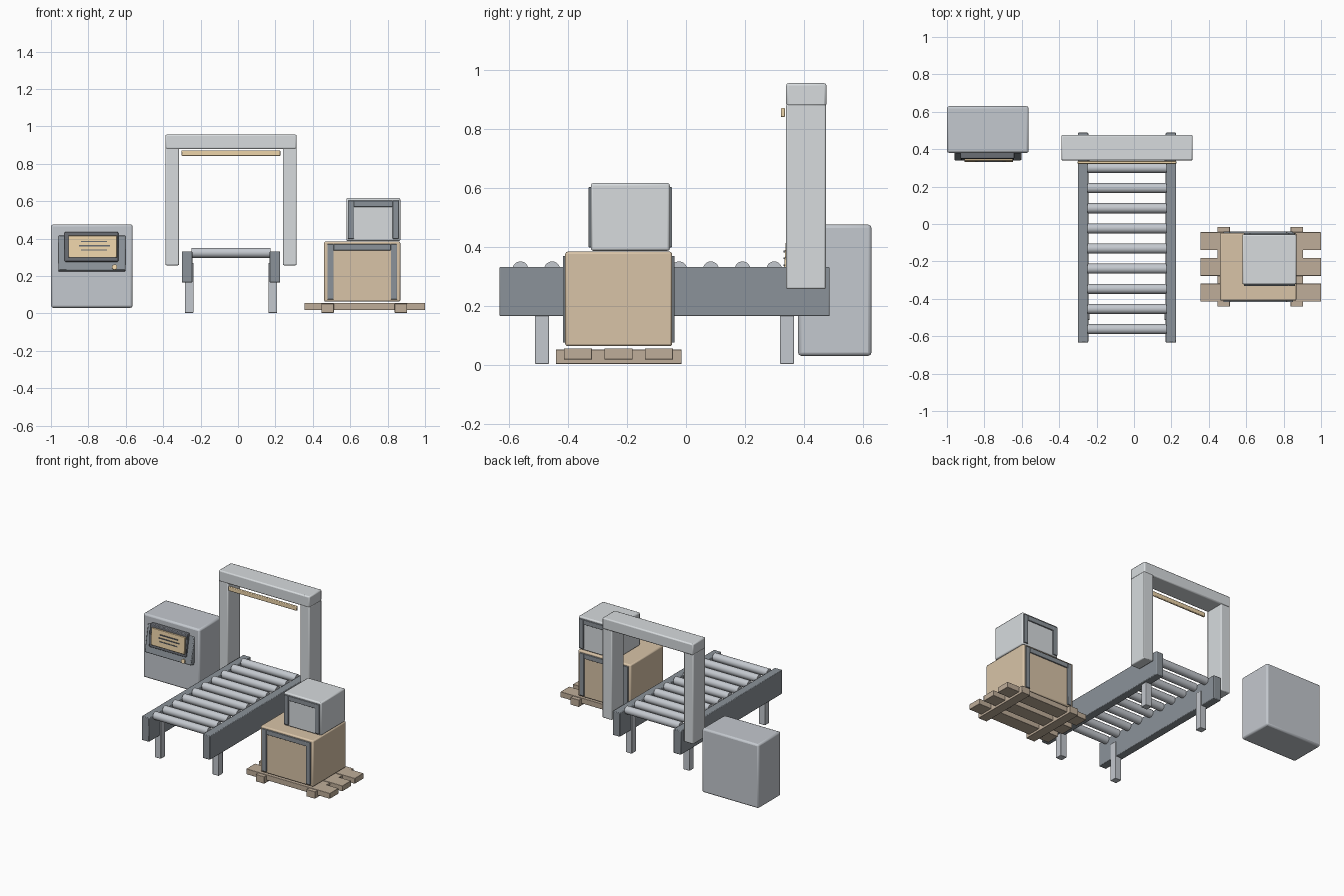
import bpy, math
from mathutils import Matrix

if "Cube" in bpy.data.objects:
    bpy.data.objects.remove(bpy.data.objects["Cube"])

def mat(name, r, g, b):
    m = bpy.data.materials.new(name)
    m.diffuse_color = (r, g, b, 1)
    m.use_nodes = True
    m.node_tree.nodes["Principled BSDF"].inputs["Base Color"].default_value = m.diffuse_color
    return m

LIGHT = mat("light_grey", .68, .71, .73)
MID = mat("mid_grey", .55, .58, .62)
DARK = mat("dark_steel", .26, .29, .32)
INK = mat("near_black", .14, .15, .17)
CARD = mat("cardboard", .69, .55, .39)
WOOD = mat("wood", .52, .42, .32)
AMBER = mat("amber", .85, .66, .40)

def finish(o, name, m, bevel=0.0, segs=2):
    o.name = name
    o.data.materials.append(m)
    if bevel:
        b = o.modifiers.new("bevel", 'BEVEL')
        b.width, b.segments = bevel, segs
    bpy.ops.object.shade_smooth_by_angle(angle=math.radians(35))
    return o

def box(name, x, y, z, m, bevel=0.004, tilt=0.0):
    """Box from (min, max) ranges, optionally tilted about its x axis."""
    c = [(r[0] + r[1]) / 2 for r in (x, y, z)]
    bpy.ops.mesh.primitive_cube_add(size=1, location=c, rotation=(tilt, 0, 0))
    o = bpy.context.object
    o.data.transform(Matrix.Diagonal((x[1] - x[0], y[1] - y[0], z[1] - z[0], 1)))
    return finish(o, name, m, bevel)

def cyl(name, loc, r, depth, rot, m, sides=20):
    bpy.ops.mesh.primitive_cylinder_add(vertices=sides, radius=r, depth=depth,
                                        location=loc, rotation=rot)
    return finish(bpy.context.object, name, m)

CX = -0.0375  # conveyor centre line

def mirrored(name, inner, outer, y, z, m, bevel):
    box(name + "_left", (CX - outer, CX - inner), y, z, m, bevel)
    box(name + "_right", (CX + inner, CX + outer), y, z, m, bevel)

# conveyor: rails, legs, rollers
mirrored("conveyor_rail", .207, .263, (-.633, .488), (.165, .332), DARK, .004)
for tag, y in (("front", -.489), ("back", .343)):
    mirrored(tag + "_leg", .2, .247, (y - .024, y + .024), (.003, .27), MID, .003)
for i in range(10):
    cyl(f"roller_{i + 1}", (CX, -.562 + i * .1077, .324), .027, .42,
        (0, math.pi / 2, 0), MID)

# scanner arch with light strip
mirrored("arch_post", .278, .351, (.34, .475), (.257, .885), LIGHT, .006)
box("arch_beam", (CX - .351, CX + .351), (.34, .477), (.878, .956), LIGHT, .008)
box("scan_light", (CX - .264, CX + .264), (.322, .336), (.841, .872), AMBER, .004)

# control cabinet with screen panel
box("cabinet", (-1, -.563), (.38, .63), (.03, .476), MID, .012)
box("panel_plate", (-.96, -.602), (.358, .398), (.225, .416), DARK, .005, -.2)
box("screen_bezel", (-.927, -.64), (.345, .39), (.275, .434), INK, .005, -.06)
box("screen", (-.907, -.647), (.335, .35), (.298, .416), AMBER, .003, -.06)
for i, (x0, x1, z) in enumerate([(-.84, -.7, .385), (-.85, -.685, .362), (-.84, -.7, .338)]):
    box(f"screen_line_{i + 1}", (x0, x1), (.331, .34), (z - .003, z + .003), INK, 0)
cyl("panel_button", (-.66, .346, .246), .014, .024, (math.pi / 2 - .2, 0, 0), AMBER)

# pallet: runners and slats
for i, x in enumerate((.479, .871)):
    box(f"pallet_runner_{i + 1}", (x - .033, x + .033), (-.442, -.015), (.003, .052), WOOD, .002)
for i, y in enumerate((-.367, -.229, -.092)):
    box(f"pallet_slat_{i + 1}", (.355, 1), (y - .048, y + .048), (.018, .056), WOOD, .002)

def carton(name, x, y, z, m, inset):
    """Box with an upside-down U of dark strips on front and back."""
    box(name, x, y, z, m, .008)
    x0, x1 = x[0] + inset, x[1] - inset
    z0, z1, w = z[0] + .012, z[1] - .014, .033
    for side, ys in (("front", (y[0] - .008, y[0] + .004)), ("back", (y[1] - .004, y[1] + .008))):
        box(f"{name}_{side}_strip_left", (x0, x0 + w), ys, (z0, z1), DARK, .002)
        box(f"{name}_{side}_strip_right", (x1 - w, x1), ys, (z0, z1), DARK, .002)
        box(f"{name}_{side}_strip_top", (x0 + w, x1 - w), ys, (z1 - w, z1), DARK, .002)

# stacked parcels
carton("large_parcel", (.46, .868), (-.41, -.047), (.063, .384), CARD, .018)
carton("small_parcel", (.579, .868), (-.323, -.055), (.387, .617), LIGHT, .008)
